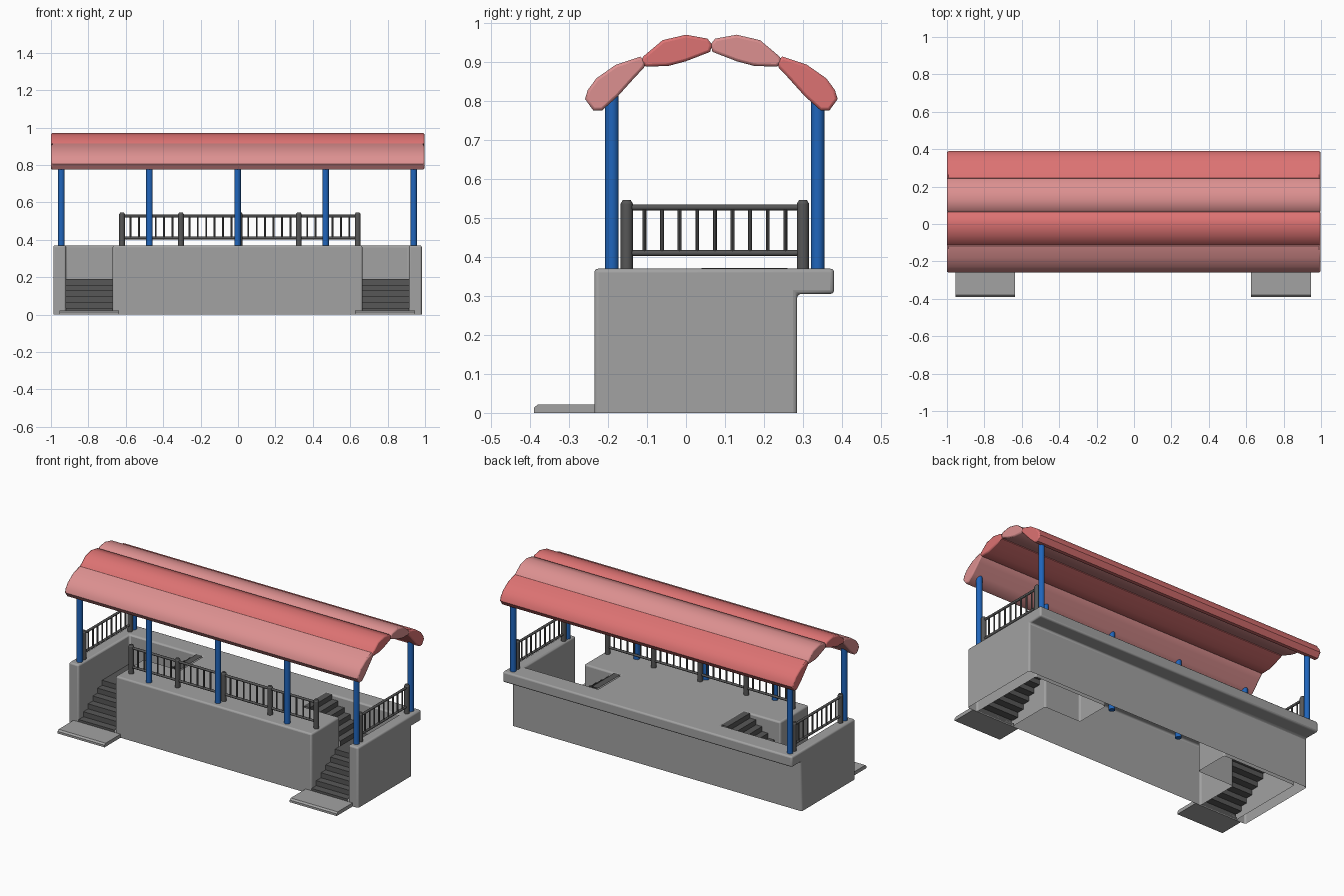
import bpy, bmesh, math
from mathutils import Vector

if "Cube" in bpy.data.objects:
    bpy.data.objects.remove(bpy.data.objects["Cube"])

OX = -0.0025  # slight offset of the whole platform


def material(name, rgb):
    m = bpy.data.materials.new(name)
    m.diffuse_color = (*rgb, 1)
    m.use_nodes = True
    m.node_tree.nodes["Principled BSDF"].inputs["Base Color"].default_value = m.diffuse_color
    return m


CONCRETE = material("concrete grey", (0.36, 0.36, 0.36))
DARK = material("dark grey", (0.095, 0.095, 0.095))
BLUE = material("column blue", (0.014, 0.13, 0.50))
PINK = material("roof pink", (0.72, 0.28, 0.28))
RED = material("roof red", (0.72, 0.17, 0.17))


def finish(name, bm, mat):
    bmesh.ops.recalc_face_normals(bm, faces=bm.faces)
    me = bpy.data.meshes.new(name)
    bm.to_mesh(me)
    bm.free()
    ob = bpy.data.objects.new(name, me)
    bpy.context.collection.objects.link(ob)
    if mat:
        me.materials.append(mat)
    return ob


def smooth(ob, angle=40):
    bpy.ops.object.select_all(action='DESELECT')
    ob.select_set(True)
    bpy.context.view_layer.objects.active = ob
    bpy.ops.object.shade_smooth_by_angle(angle=math.radians(angle))


def bevel(ob, width, angle=30, segments=3):
    b = ob.modifiers.new("bevel", 'BEVEL')
    b.width, b.segments = width, segments
    b.limit_method, b.angle_limit = 'ANGLE', math.radians(angle)


def prism(name, pts, vec, mat):
    """Closed outline extruded along vec."""
    bm = bmesh.new()
    f = bm.faces.new([bm.verts.new(p) for p in pts])
    ext = bmesh.ops.extrude_face_region(bm, geom=[f], use_keep_orig=True)
    bmesh.ops.translate(bm, vec=vec, verts=[v for v in ext["geom"] if isinstance(v, bmesh.types.BMVert)])
    return finish(name, bm, mat)


def sheet(bm, pts, vec):
    """Open path swept along vec."""
    a = [bm.verts.new(p) for p in pts]
    b = [bm.verts.new(Vector(p) + Vector(vec)) for p in pts]
    for i in range(len(pts) - 1):
        bm.faces.new((a[i], a[i + 1], b[i + 1], b[i]))


def rod(bm, p, q, r, sides=10):
    p, q = Vector(p), Vector(q)
    rot = (q - p).to_track_quat('Z', 'Y').to_matrix().to_4x4()
    rot.translation = (p + q) / 2
    bmesh.ops.create_cone(bm, cap_ends=True, segments=sides, radius1=r, radius2=r,
                          depth=(q - p).length, matrix=rot)


def steps(start, z0, end, z1, n):
    """Stair profile as (distance, height) pairs."""
    out, run, rise = [(start, z0)], (end - start) / n, (z1 - z0) / n
    for i in range(n):
        out += [(start + run * i, z0 + rise * (i + 1)), (start + run * (i + 1), z0 + rise * (i + 1))]
    return out


# Platform body: side profile with the overhanging back ledge
X0, X1 = OX - 0.985, OX + 0.985
profile = [(-0.235, 0), (0.285, 0), (0.285, 0.305), (0.38, 0.305), (0.38, 0.37), (-0.235, 0.37)]
platform = prism("platform", [(X0, y, z) for y, z in profile], (X1 - X0, 0, 0), CONCRETE)

# L-shaped stair wells cut through the body
IN, OUT, TOP, YT, YB = 0.6675, 0.9175, 0.42, 0.04, 0.26
cutters = []
for s in (-1, 1):
    ell = [(OUT, -0.4), (OUT, YB), (TOP, YB), (TOP, YT), (IN, YT), (IN, -0.4)]
    c = prism("well_cutter", [(OX + s * x, y, -0.1) for x, y in ell], (0, 0, 0.7), None)
    c.hide_render = True
    mod = platform.modifiers.new("well", 'BOOLEAN')
    mod.object, mod.operation, mod.solver = c, 'DIFFERENCE', 'EXACT'
    cutters.append(c)
dg = bpy.context.evaluated_depsgraph_get()
cut = bpy.data.meshes.new_from_object(platform.evaluated_get(dg))
platform.modifiers.clear()
platform.data = cut
for c in cutters:
    bpy.data.objects.remove(c)

# The body is hollow and open underneath
bm = bmesh.new()
bm.from_mesh(cut)
bmesh.ops.delete(bm, geom=[f for f in bm.faces if all(v.co.z < 0.001 for v in f.verts)], context='FACES')
bm.to_mesh(cut)
bm.free()
cut.materials.clear()
cut.materials.append(CONCRETE)
for p in cut.polygons:
    p.material_index = 0
bevel(platform, 0.01)
smooth(platform)

# Stairs (lower flight, landing, upper flight turned inward) and ground slabs
for s, side in ((-1, "left"), (1, "right")):
    bm = bmesh.new()
    lower = steps(-0.235, 0.005, YT, 0.19, 6) + [(YB, 0.19)]
    sheet(bm, [(OX + s * IN, y, z) for y, z in lower], (s * (OUT - IN), 0, 0))
    upper = steps(IN, 0.19, TOP, 0.371, 6)
    sheet(bm, [(OX + s * x, YT, z) for x, z in upper], (0, YB - YT, 0))
    finish(side + "_stairs", bm, DARK)

    a, b = OX - 0.0025 + s * 0.79 - 0.16, OX - 0.0025 + s * 0.79 + 0.16
    outline = [(-0.235, 0), (-0.39, 0), (-0.39, 0.013), (-0.38, 0.022), (-0.235, 0.022)]
    prism(side + "_ground_slab", [(a, y, z) for y, z in outline], (b - a, 0, 0), CONCRETE)

# Blue columns: five in front, two at the back
YF, YR = -0.19, 0.3375
for i, (x, y, top) in enumerate([(k * 0.471, YF, 0.815) for k in range(-2, 3)]
                                + [(-0.942, YR, 0.815), (0.942, YR, 0.815)]):
    bm = bmesh.new()
    rod(bm, (OX + x, y, 0.33), (OX + x, y, top), 0.0175, 16)
    smooth(finish("column_%d" % (i + 1), bm, BLUE))


# Railings
def railing(name, posts, n):
    """Posts joined by two rails with n balusters per bay."""
    bm = bmesh.new()
    for x, y in posts:
        rod(bm, (x, y, 0.36), (x, y, 0.537), 0.0155, 14)
        bmesh.ops.create_cone(bm, cap_ends=True, segments=14, radius1=0.0155, radius2=0.010, depth=0.009)
        bm.verts.ensure_lookup_table()
        bmesh.ops.translate(bm, vec=(x, y, 0.5415), verts=bm.verts[-28:])
    for (xa, ya), (xb, yb) in zip(posts, posts[1:]):
        for z in (0.41, 0.527):
            rod(bm, (xa, ya, z), (xb, yb, z), 0.0075)
        for i in range(1, n + 1):
            t = i / (n + 1)
            x, y = xa + (xb - xa) * t, ya + (yb - ya) * t
            rod(bm, (x, y, 0.41), (x, y, 0.527), 0.005, 8)
    smooth(finish(name, bm, DARK))


railing("front_railing", [(-0.62 + 0.315 * i, -0.152) for i in range(5)], 6)
for s, side in ((-1, "left"), (1, "right")):
    railing(side + "_railing", [(OX + s * 0.942, -0.152), (OX + s * 0.942, 0.30)], 9)

# Roof: two lens-shaped panel sections, mirrored about the ridge
low = [(-0.259, 0.805), (-0.252, 0.828), (-0.23, 0.858), (-0.18, 0.893), (-0.117, 0.914),
       (-0.103, 0.900), (-0.108, 0.885), (-0.13, 0.862), (-0.175, 0.812), (-0.215, 0.776), (-0.238, 0.776)]
high = [(-0.117, 0.900), (-0.11, 0.914), (-0.06, 0.956), (0.0, 0.97), (0.055, 0.960), (0.067, 0.945),
        (0.062, 0.926), (0.0, 0.902), (-0.045, 0.890), (-0.103, 0.888)]
for name, section, mirrored, mat in (("roof_front_low", low, False, PINK), ("roof_front_high", high, False, RED),
                                     ("roof_back_high", high, True, PINK), ("roof_back_low", low, True, RED)):
    pts = [(-1, 0.13 - y if mirrored else y, z) for y, z in section]
    panel = prism(name, pts, (1.997, 0, 0), mat)
    bevel(panel, 0.007, 75, 2)
    smooth(panel, 45)
